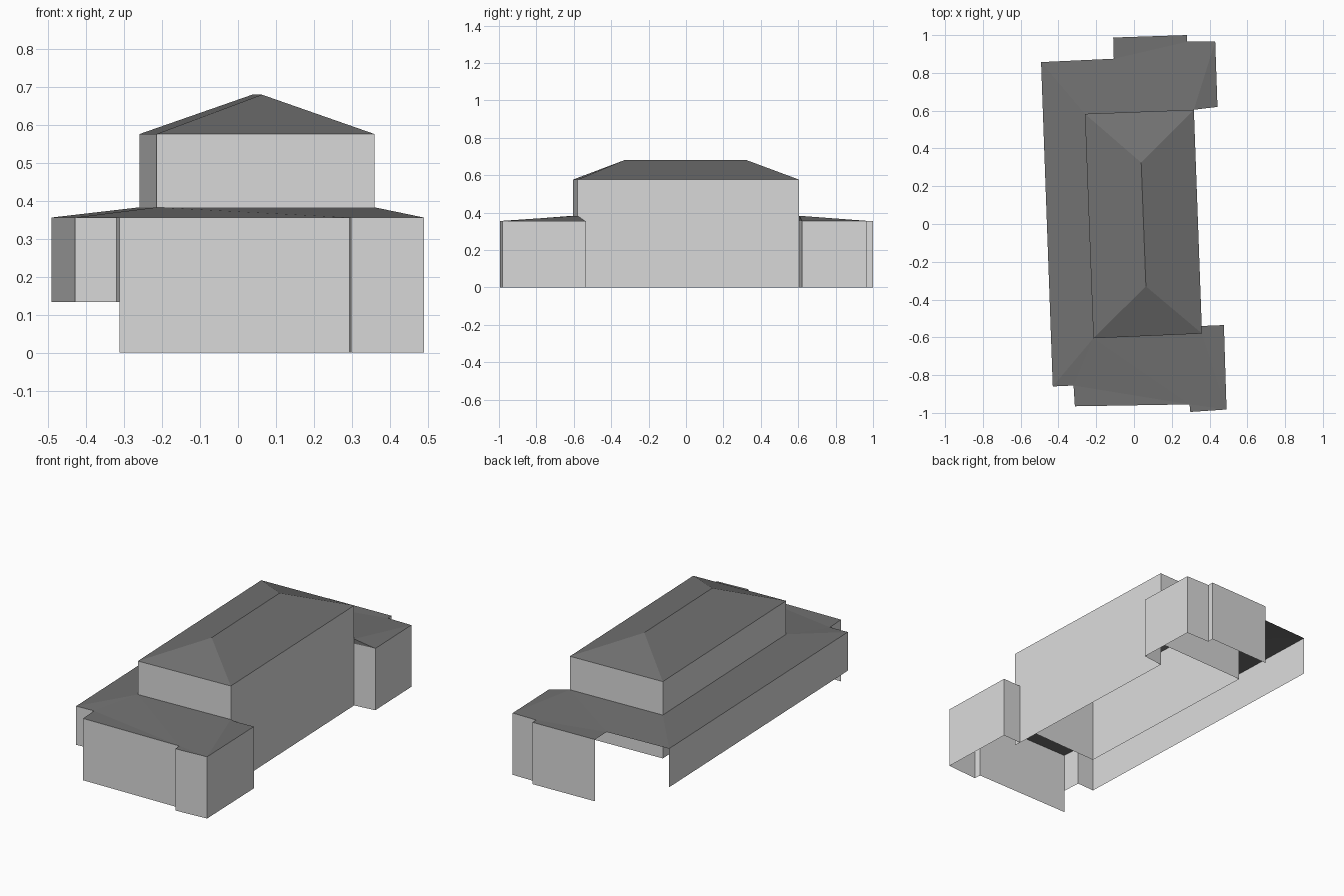
import bpy, bmesh

if "Cube" in bpy.data.objects:
    bpy.data.objects.remove(bpy.data.objects["Cube"])


def material(name, v):
    m = bpy.data.materials.new(name)
    m.diffuse_color = (v, v, v, 1)
    m.use_nodes = True
    m.node_tree.nodes["Principled BSDF"].inputs["Base Color"].default_value = m.diffuse_color
    return m


WALL = material("light_grey_wall", 0.70)
ROOF = material("dark_grey_roof", 0.165)


def build(name, faces, mat):
    """Make one flat-shaded object from a list of polygons."""
    bm = bmesh.new()
    for f in faces:
        bm.faces.new([bm.verts.new(p) for p in f])
    bmesh.ops.remove_doubles(bm, verts=bm.verts, dist=0.0005)
    bmesh.ops.triangulate(bm, faces=[f for f in bm.faces if len(f.verts) > 4])
    me = bpy.data.meshes.new(name)
    bm.to_mesh(me)
    bm.free()
    me.materials.append(mat)
    ob = bpy.data.objects.new(name, me)
    bpy.context.collection.objects.link(ob)


def at(p, z):
    return (p[0], p[1], z)


def walls(name, path, z0, z1):
    """Upright wall sheets along a counter-clockwise path."""
    build(name, [[at(a, z0), at(b, z0), at(b, z1), at(a, z1)]
                 for a, b in zip(path, path[1:])], WALL)


EAVE, TOP, UPPER, RIDGE, SILL = 0.356, 0.383, 0.576, 0.68, 0.133

# Footprints: tall main block corners and the low storey around it
A, D, C, B = (-0.215, -0.605), (0.36, -0.58), (0.317, 0.605), (-0.26, 0.583)
left = [(-0.492, 0.857), (-0.43, -0.86), (-0.32, -0.855), (-0.313, -0.965)]
front = [(-0.313, -0.965), (0.294, -0.955), (0.298, -0.995), (0.49, -0.982),
         (0.476, -0.535), (0.358, -0.54)]
back = [C, (0.442, 0.62), (0.43, 0.965), (0.28, 0.965), (0.28, 1.0), (-0.11, 0.987)]
notch = (-0.107, 0.875)

# Low storey walls; the left side hangs above the ground, back left is open
walls("left_low_wall", left, SILL, EAVE)
walls("front_low_wall", front, 0, EAVE)
walls("back_low_wall", back, 0, EAVE)

# Tall main block walls
walls("main_right_wall", [D, C], 0, UPPER)
walls("main_other_walls", [C, B, A, D], SILL, UPPER)

# Low roof rising gently to the main block
a, b, c, d = (at(p, TOP) for p in (A, B, C, D))
lo = lambda pts: [at(p, EAVE) for p in pts]
build("low_roof", [
    lo(left[:2]) + [a, b],
    lo(left[1:] + front[1:4]) + [d, a],
    lo(front[3:]) + [d],
    lo(back[1:3]) + [c],
    lo([back[0], back[1]]) + [c],
    lo(back[2:] + [notch, left[0]]) + [b, c],
], ROOF)

# Hipped roof of the main block
r0, r1 = (0.063, -0.33, RIDGE), (0.038, 0.325, RIDGE)
a, b, c, d = (at(p, UPPER) for p in (A, B, C, D))
build("main_hip_roof", [[a, d, r0], [d, c, r1, r0], [c, b, r1], [b, a, r0, r1]], ROOF)
